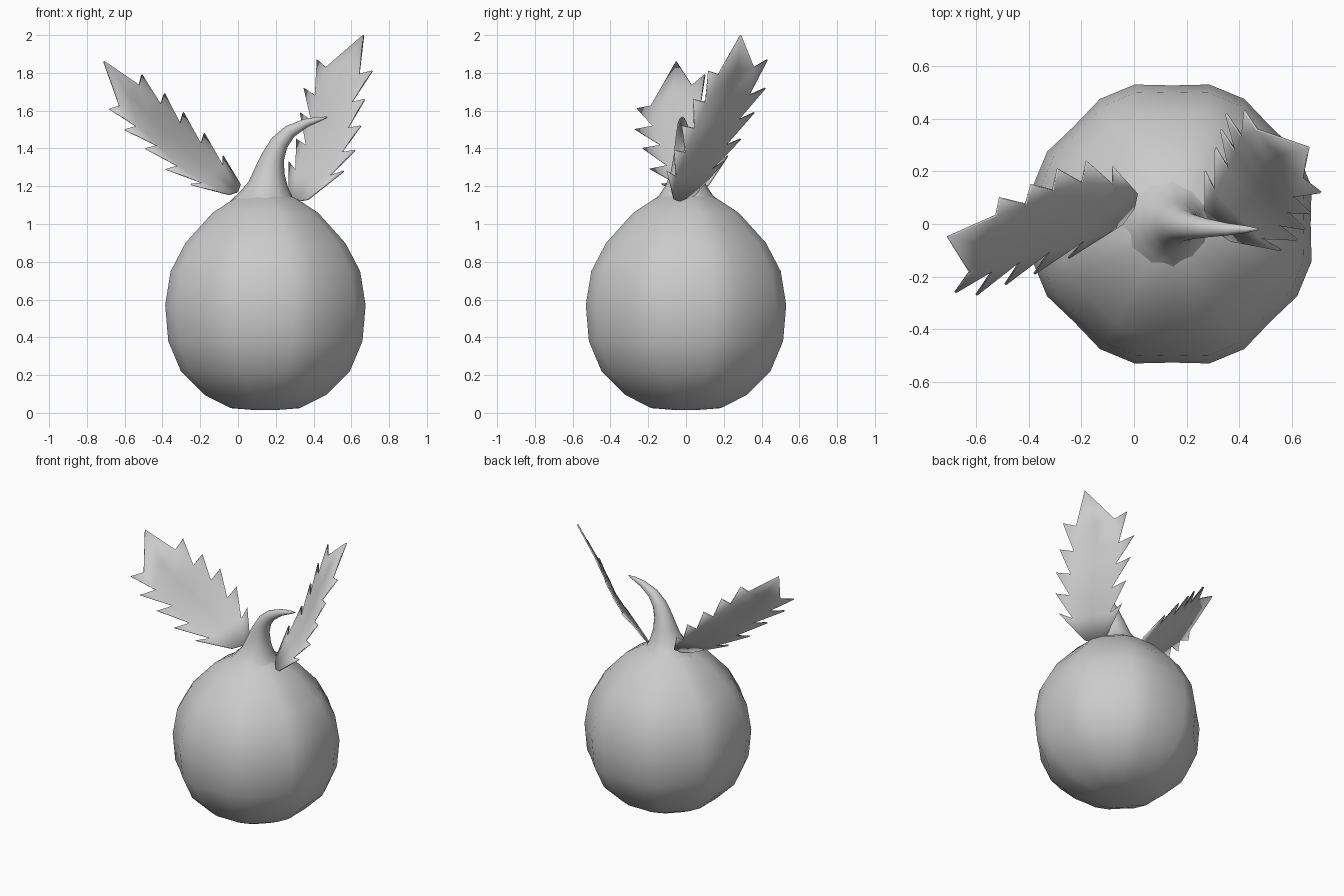
import bpy, bmesh, math
from mathutils import Vector

if "Cube" in bpy.data.objects:
    bpy.data.objects.remove(bpy.data.objects["Cube"])


def finish(name, bm, angle):
    bmesh.ops.recalc_face_normals(bm, faces=bm.faces)
    mesh = bpy.data.meshes.new(name)
    bm.to_mesh(mesh)
    bm.free()
    ob = bpy.data.objects.new(name, mesh)
    bpy.context.collection.objects.link(ob)
    bpy.ops.object.select_all(action='DESELECT')
    ob.select_set(True)
    bpy.context.view_layer.objects.active = ob
    bpy.ops.object.shade_smooth_by_angle(angle=math.radians(angle))
    return ob


def loft(name, rings):
    """Skin a list of point rings and close both ends."""
    bm = bmesh.new()
    rows = [[bm.verts.new(p) for p in ring] for ring in rings]
    n = len(rows[0])
    for a, b in zip(rows, rows[1:]):
        for i in range(n):
            j = (i + 1) % n
            bm.faces.new((a[i], a[j], b[j], b[i]))
    bm.faces.new(rows[0])
    bm.faces.new(rows[-1])
    return finish(name, bm, 60)


# Ribbed round body: eight lobes, three sides per lobe
SIDES = 24
profile = [(0.06, 0.015), (0.19, 0.025), (0.335, 0.095), (0.465, 0.22),
           (0.535, 0.38), (0.552, 0.57), (0.522, 0.75), (0.44, 0.9),
           (0.29, 1.06), (0.17, 1.135), (0.08, 1.17)]
rings = []
for r, z in profile:
    ring = []
    for k in range(SIDES):
        a = math.tau * k / SIDES
        s = r * (0.955 if k % 3 == 0 else 0.995)
        ring.append((0.145 + s * math.cos(a), s * math.sin(a), z))
    rings.append(ring)
loft("body", rings)

# Curved tapering stem: x, y, z, radius
path = [(0.147, 0, 1.10, 0.20), (0.15, 0, 1.155, 0.14), (0.16, 0, 1.21, 0.105),
        (0.167, 0, 1.28, 0.08), (0.187, -0.005, 1.36, 0.06),
        (0.22, -0.01, 1.43, 0.048), (0.275, -0.015, 1.49, 0.036),
        (0.36, -0.02, 1.535, 0.023), (0.43, -0.02, 1.555, 0.013),
        (0.472, -0.02, 1.565, 0.003)]
centres = [Vector(p[:3]) for p in path]
rings = []
for i, c in enumerate(centres):
    t = (centres[min(i + 1, len(path) - 1)] - centres[max(i - 1, 0)]).normalized()
    side = Vector((0, 1, 0))
    up = t.cross(side).normalized()
    r = path[i][3]
    rings.append([c + r * (math.cos(math.tau * k / 12) * side + math.sin(math.tau * k / 12) * up)
                  for k in range(12)])
loft("stem", rings)


def leaf(name, base, tip, pairs):
    """Serrated leaf: pairs of opposite tooth tips from the base upwards."""
    bm = bmesh.new()
    base, tip = Vector(base), Vector(tip)
    pairs = [(Vector(a), Vector(b)) for a, b in pairs]
    half = (pairs[0][1] - pairs[0][0]) * 0.12
    prev_mid = base
    prev = [bm.verts.new(p) for p in (base - half + (pairs[0][0] - base) * 0.1, base,
                                      base + half + (pairs[0][1] - base) * 0.1)]
    for a, b in pairs:
        mid = (a + b) / 2
        back = (mid - prev_mid) * 0.2
        row = [bm.verts.new(p) for p in (mid.lerp(a, 0.6) - back, mid - back,
                                         mid.lerp(b, 0.6) - back)]
        bm.faces.new((prev[0], prev[1], row[1], row[0]))
        bm.faces.new((prev[1], prev[2], row[2], row[1]))
        bm.faces.new((prev[0], row[0], bm.verts.new(a)))
        bm.faces.new((prev[2], bm.verts.new(b), row[2]))
        prev, prev_mid = row, mid
    # pointed end lobe
    end = bm.verts.new(tip)
    bm.faces.new((prev[0], prev[1], end))
    bm.faces.new((prev[1], prev[2], end))
    ob = finish(name, bm, 50)
    mod = ob.modifiers.new("thickness", 'SOLIDIFY')
    mod.thickness = 0.01
    mod.offset = 0


# Two leaves beside the stem
leaf("left_leaf", (0.0, 0.06, 1.17), (-0.71, -0.05, 1.86), [
    ((-0.25, -0.13, 1.21), (-0.08, 0.22, 1.36)),
    ((-0.38, -0.19, 1.29), (-0.18, 0.24, 1.48)),
    ((-0.49, -0.23, 1.40), (-0.29, 0.21, 1.59)),
    ((-0.60, -0.27, 1.50), (-0.39, 0.15, 1.69)),
    ((-0.68, -0.26, 1.61), (-0.51, 0.10, 1.79))])
leaf("right_leaf", (0.31, -0.02, 1.12), (0.665, 0.29, 2.0), [
    ((0.56, -0.10, 1.28), (0.27, 0.20, 1.33)),
    ((0.62, -0.06, 1.39), (0.31, 0.29, 1.45)),
    ((0.65, -0.02, 1.52), (0.33, 0.36, 1.59)),
    ((0.67, 0.04, 1.66), (0.35, 0.42, 1.72)),
    ((0.71, 0.12, 1.81), (0.42, 0.43, 1.87))])
